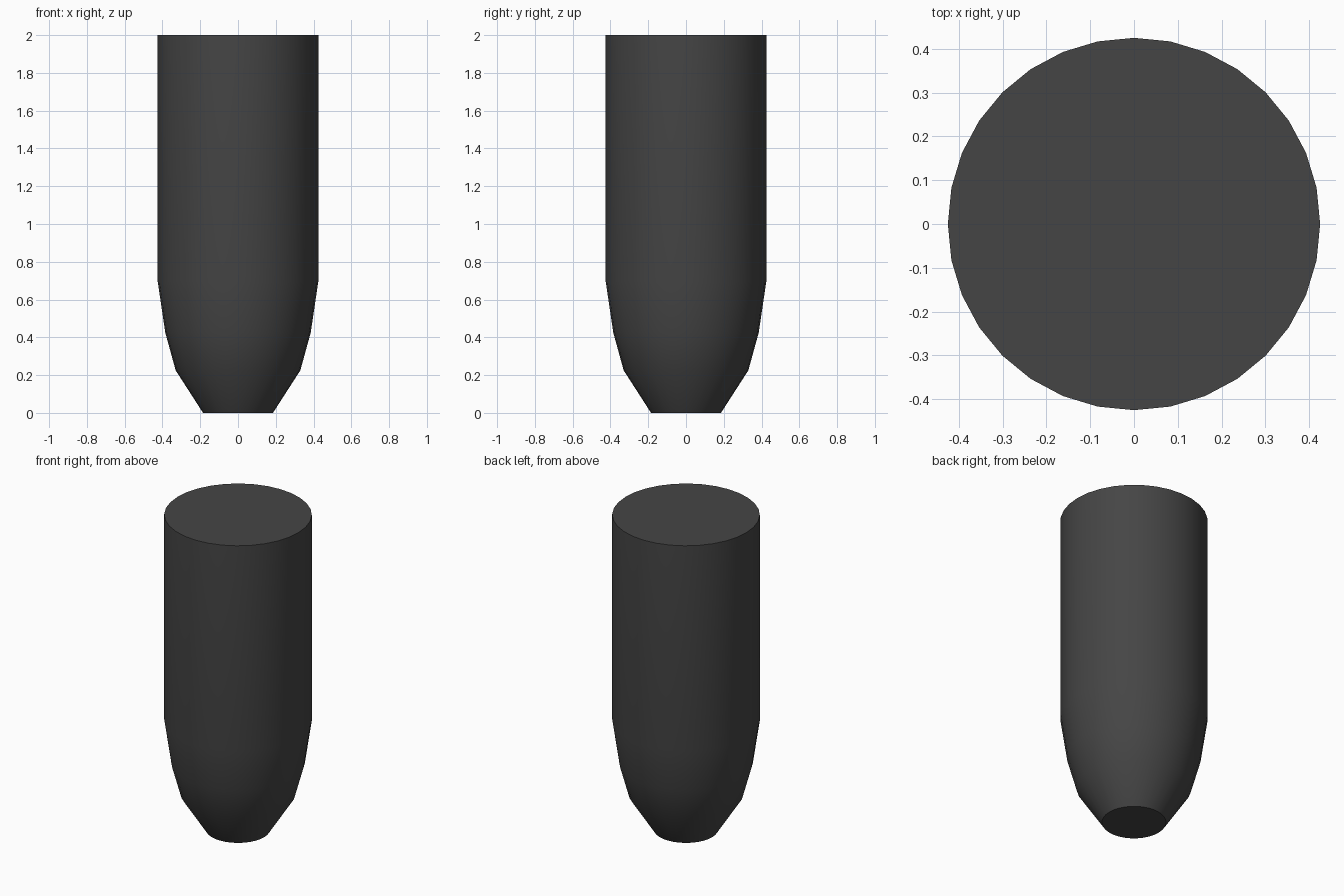
import bpy, bmesh
from math import cos, sin, radians, tau

if "Cube" in bpy.data.objects:
    bpy.data.objects.remove(bpy.data.objects["Cube"])

SIDES = 32
# (radius, height) from the blunt tip up to the flat top
PROFILE = [(0.185, 0.0), (0.33, 0.225), (0.385, 0.425), (0.425, 0.695), (0.425, 2.0)]

# Lathed body with capped ends
bm = bmesh.new()
rings = [[bm.verts.new((r * cos(tau * i / SIDES), r * sin(tau * i / SIDES), z))
          for i in range(SIDES)] for r, z in PROFILE]
for low, high in zip(rings, rings[1:]):
    for i in range(SIDES):
        j = (i + 1) % SIDES
        bm.faces.new((low[i], low[j], high[j], high[i]))
bm.faces.new(rings[0][::-1])
bm.faces.new(rings[-1])

mesh = bpy.data.meshes.new("tapered_body")
bm.to_mesh(mesh)
bm.free()
body = bpy.data.objects.new("tapered_body", mesh)
bpy.context.collection.objects.link(body)

# Dark grey surface
mat = bpy.data.materials.new("dark_grey")
mat.diffuse_color = (0.06, 0.06, 0.06, 1)
mat.use_nodes = True
mat.node_tree.nodes["Principled BSDF"].inputs["Base Color"].default_value = mat.diffuse_color
mesh.materials.append(mat)

# Smooth wall, sharp cap edges
bpy.context.view_layer.objects.active = body
body.select_set(True)
bpy.ops.object.shade_smooth_by_angle(angle=radians(40))
